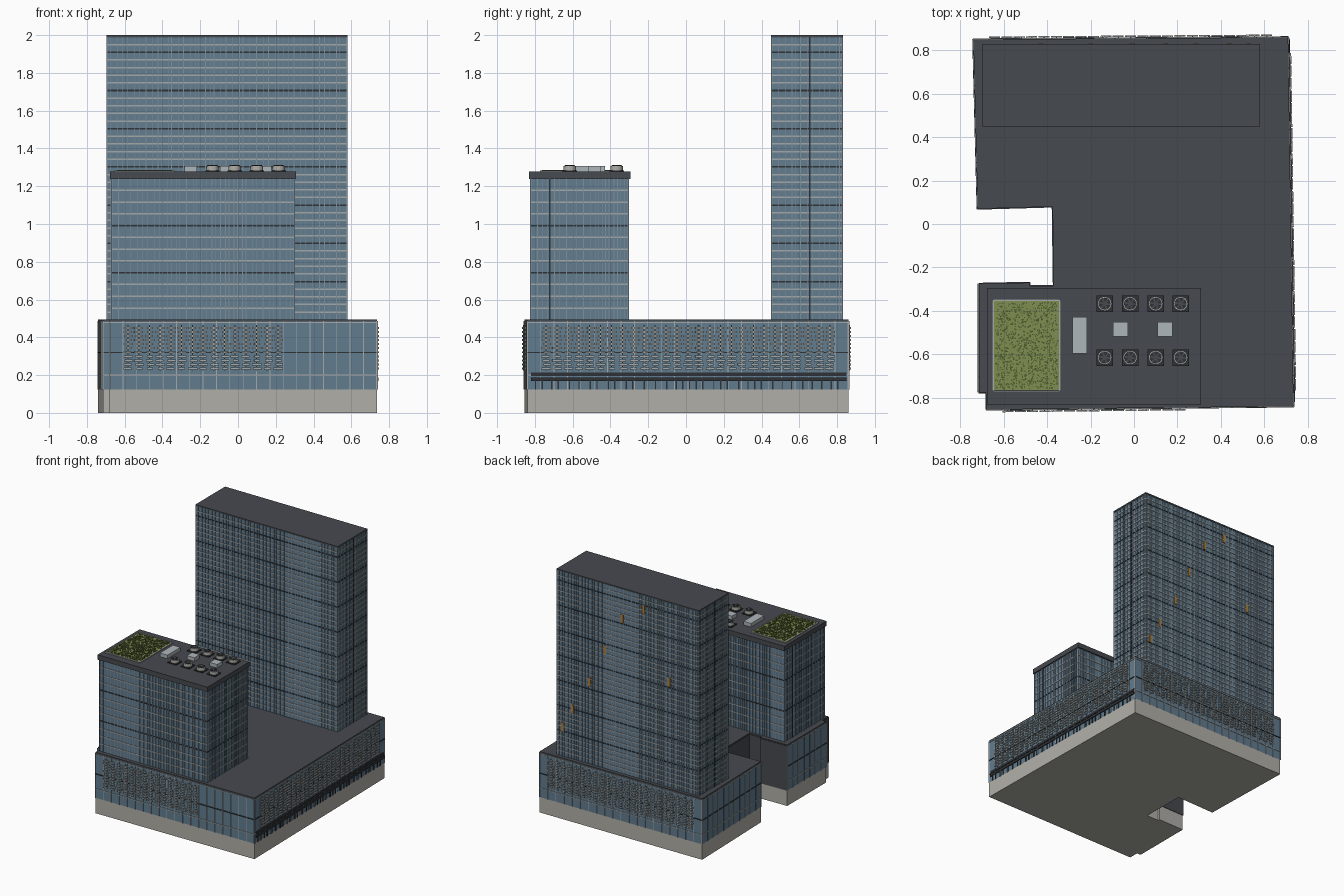
import bpy, bmesh, math, random
from mathutils import Vector, Matrix

if "Cube" in bpy.data.objects:
    bpy.data.objects.remove(bpy.data.objects["Cube"])

random.seed(4)


def mat(name, r, g, b):
    m = bpy.data.materials.new(name)
    m.diffuse_color = [(c / 255) ** 2.2 for c in (r, g, b)] + [1]
    m.use_nodes = True
    m.node_tree.nodes["Principled BSDF"].inputs["Base Color"].default_value = m.diffuse_color
    return m


GLASS = mat("glass", 98, 124, 142)
STONE = mat("stone", 176, 174, 167)
DARK = mat("dark", 72, 75, 80)
BLACK = mat("black", 50, 53, 57)
LIGHT = mat("light", 165, 168, 168)
STEEL = mat("steel", 128, 142, 152)
UNIT = mat("unit", 172, 180, 184)
ORANGE = mat("orange", 170, 125, 60)
GRASS = mat("grass", 126, 140, 80)
LEAF = mat("leaf", 78, 94, 50)


class Part:
    """Collects many solids in one mesh object."""
    def __init__(self, name, material):
        self.name, self.material, self.bm = name, material, bmesh.new()

    def box(self, x0, x1, y0, y1, z0, z1, frame=Matrix()):
        m = frame @ Matrix.Translation(((x0 + x1) / 2, (y0 + y1) / 2, (z0 + z1) / 2))
        bmesh.ops.create_cube(self.bm, size=1, matrix=m @ Matrix.Diagonal((x1 - x0, y1 - y0, z1 - z0, 1)))

    def cyl(self, x, y, z0, z1, r, n=20):
        bmesh.ops.create_cone(self.bm, cap_ends=True, segments=n, radius1=r, radius2=r, depth=z1 - z0,
                              matrix=Matrix.Translation((x, y, (z0 + z1) / 2)))

    def prism(self, pts, z0, z1):
        f = self.bm.faces.new([self.bm.verts.new((x, y, z0)) for x, y in pts])
        top = bmesh.ops.extrude_face_region(self.bm, geom=[f])["geom"]
        bmesh.ops.translate(self.bm, vec=(0, 0, z1 - z0), verts=[v for v in top if isinstance(v, bmesh.types.BMVert)])
        bmesh.ops.recalc_face_normals(self.bm, faces=self.bm.faces)

    def done(self):
        me = bpy.data.meshes.new(self.name)
        self.bm.to_mesh(me)
        self.bm.free()
        me.materials.append(self.material)
        ob = bpy.data.objects.new(self.name, me)
        bpy.context.collection.objects.link(ob)
        return ob


def edge_frame(p, q):
    """Local frame of a wall: x along it, -y outward (counter-clockwise plan)."""
    d = Vector((q[0] - p[0], q[1] - p[1]))
    return Matrix.Translation((p[0], p[1], 0)) @ Matrix.Rotation(math.atan2(d.y, d.x), 4, 'Z'), d.length


def edges(pts):
    return [edge_frame(p, q) for p, q in zip(pts, pts[1:] + pts[:1])]


# Podium: stone base, glass storeys, roof slab
plan = [(-.68, -.855), (.735, -.84), (.71, .86), (-.74, .85), (-.72, .07), (-.375, .08),
        (-.37, -.285), (-.48, -.285), (-.48, -.27), (-.715, -.275), (-.715, -.775), (-.68, -.775)]
base = Part("podium_base", STONE)
base.prism(plan, 0, .125)
base.done()
pod = Part("podium_glass", GLASS)
pod.prism(plan, .125, .485)
pod.done()
roof = Part("podium_roof", DARK)
roof.prism(plan, .485, .495)
roof.done()

walls = edges(plan)
mull = Part("podium_mullions", LIGHT)
rails = Part("podium_dark_rails", BLACK)
blank = Part("courtyard_blank_walls", DARK)
for i, (f, L) in enumerate(walls):
    if i in (4, 5, 6, 7, 8, 11):
        blank.box(0, L, -.004, .004, .125, .487, f)
        continue
    n = max(1, round(L / .071))
    for k in range(n + 1):
        x = L * k / n
        mull.box(x - .002, x + .002, -.005, .004, .125, .487, f)
    mull.box(0, L, -.004, .004, .196, .202, f)
    mull.box(0, L, -.004, .004, .475, .48, f)
    rails.box(0, L, -.005, .004, .316, .323, f)
mull.done()
rails.done()
blank.done()

# Louvred screens on the front, right and back of the podium
slats = Part("screen_slats", LIGHT)
posts = Part("screen_posts", STEEL)
for i, a, b in ((0, .07, .92), (1, .07, 1.63), (2, .07, 1.38)):
    f, L = walls[i]
    n = round((b - a) / .057)
    w = (b - a) / n
    for c in range(n):
        x = a + c * w
        posts.box(x + w * .45, x + w * .55, -.008, 0, .225, .465, f)
        for r in range(11):
            z = .23 + r * .0215
            s = random.choice((0, .006, .012))
            slats.box(x + .004 + s, x + w - .002 - random.choice((0, .008)), -.013, -.006, z, z + .010, f)
slats.done()
posts.done()

# Right side canopy with short columns
f, L = walls[1]
canopy = Part("side_canopy", BLACK)
canopy.box(.02, L - .01, -.008, .004, .168, .188, f)
canopy.box(.02, L - .01, -.006, .004, .196, .215, f)
x = .04
while x < L - .03:
    canopy.box(x, x + .007, -.006, .004, .125, .17, f)
    x += random.choice((.035, .05, .06))
canopy.done()


def tower(name, x0, x1, y0, y1, z0, z1, floors, group):
    """Glazed block with slab bands, darker service bands and mullions."""
    g = .005
    body = Part(name + "_glass", GLASS)
    body.box(x0 + g, x1 - g, y0 + g, y1 - g, z0, z1)
    body.done()
    bands = Part(name + "_floor_bands", LIGHT)
    dark = Part(name + "_service_bands", BLACK)
    fins = Part(name + "_mullions", STEEL)
    h = (z1 - z0) / floors
    for k in range(1, floors):
        (bands if k % group else dark).box(x0 + .001, x1 - .001, y0 + .001, y1 - .001,
                                           z0 + k * h - .004, z0 + k * h + .004)
    for j, (fr, L) in enumerate(edges([(x0, y0), (x1, y0), (x1, y1), (x0, y1)])):
        x = .003
        while x < L - .004:
            fins.box(x - .0018, x + .0018, 0, g + .002, z0, z1, fr)
            x += random.choice((.018, .027, .036))
        fins.box(L - .005, L - .001, 0, g + .002, z0, z1, fr)
        if j % 2:
            t = L * (.54 if L < .45 else .2)
            dark.box(t - .004, t + .004, 0, g + .002, z0, z1, fr)
    for p in (bands, dark, fins):
        p.done()


tower("tall_tower", -.697, .58, .45, .83, .493, 1.99, 37, 5)
tower("front_block", -.672, .302, -.825, -.302, .493, 1.24, 12, 4)
cap = Part("tall_tower_roof", DARK)
cap.box(-.697, .58, .45, .83, 1.988, 2.0)
cap.done()
cap = Part("front_block_roof", DARK)
cap.box(-.677, .308, -.832, -.294, 1.237, 1.277)
cap.done()

# Orange accent panels on the back of the tall tower
acc = Part("accent_panels", ORANGE)
for t, z in ((.61, 1.88), (.46, 1.75), (.34, 1.46), (.23, 1.16), (.11, .90), (.04, .73), (.79, 1.35)):
    x = .58 - 1.277 * t
    acc.box(x - .011, x + .011, .824, .832, z - .035, z + .035)
acc.done()

# Rooftop garden with kerb and tufts
bed = Part("garden_bed", GRASS)
bed.box(-.645, -.345, -.765, -.355, 1.275, 1.281)
bed.done()
kerb = Part("garden_kerb", LIGHT)
for y in (-.77, -.35):
    kerb.box(-.65, -.34, y - .004, y + .004, 1.275, 1.284)
for x in (-.649, -.341):
    kerb.box(x - .004, x + .004, -.77, -.35, 1.275, 1.284)
kerb.done()
tufts = Part("garden_tufts", LEAF)
for _ in range(1100):
    x, y, s = random.uniform(-.638, -.352), random.uniform(-.758, -.362), random.uniform(.002, .0035)
    tufts.box(x - s, x + s, y - s, y + s, 1.279, 1.282 + s)
tufts.done()

# Rooftop fans and plant boxes
pads, drums = Part("fan_pads", BLACK), Part("fan_drums", STONE)
wells, blades = Part("fan_wells", BLACK), Part("fan_blades", DARK)
for x in (-.135, -.018, .1, .215):
    for y in (-.367, -.615):
        pads.box(x - .038, x + .038, y - .038, y + .038, 1.275, 1.284)
        drums.cyl(x, y, 1.28, 1.308, .033)
        wells.cyl(x, y, 1.3, 1.3095, .028)
        for k in range(3):
            fr = Matrix.Translation((x, y, 0)) @ Matrix.Rotation(k * math.pi / 3 + x * 9, 4, 'Z')
            blades.box(-.026, .026, -.004, .004, 1.305, 1.312, fr)
for p in (pads, drums, wells, blades):
    p.done()
plant = Part("plant_boxes", UNIT)
for x, y, w, d in ((-.25, -.512, .068, .168), (-.062, -.485, .068, .068), (.143, -.485, .068, .068)):
    plant.box(x - w / 2, x + w / 2, y - d / 2, y + d / 2, 1.275, 1.306)
plant.done()
